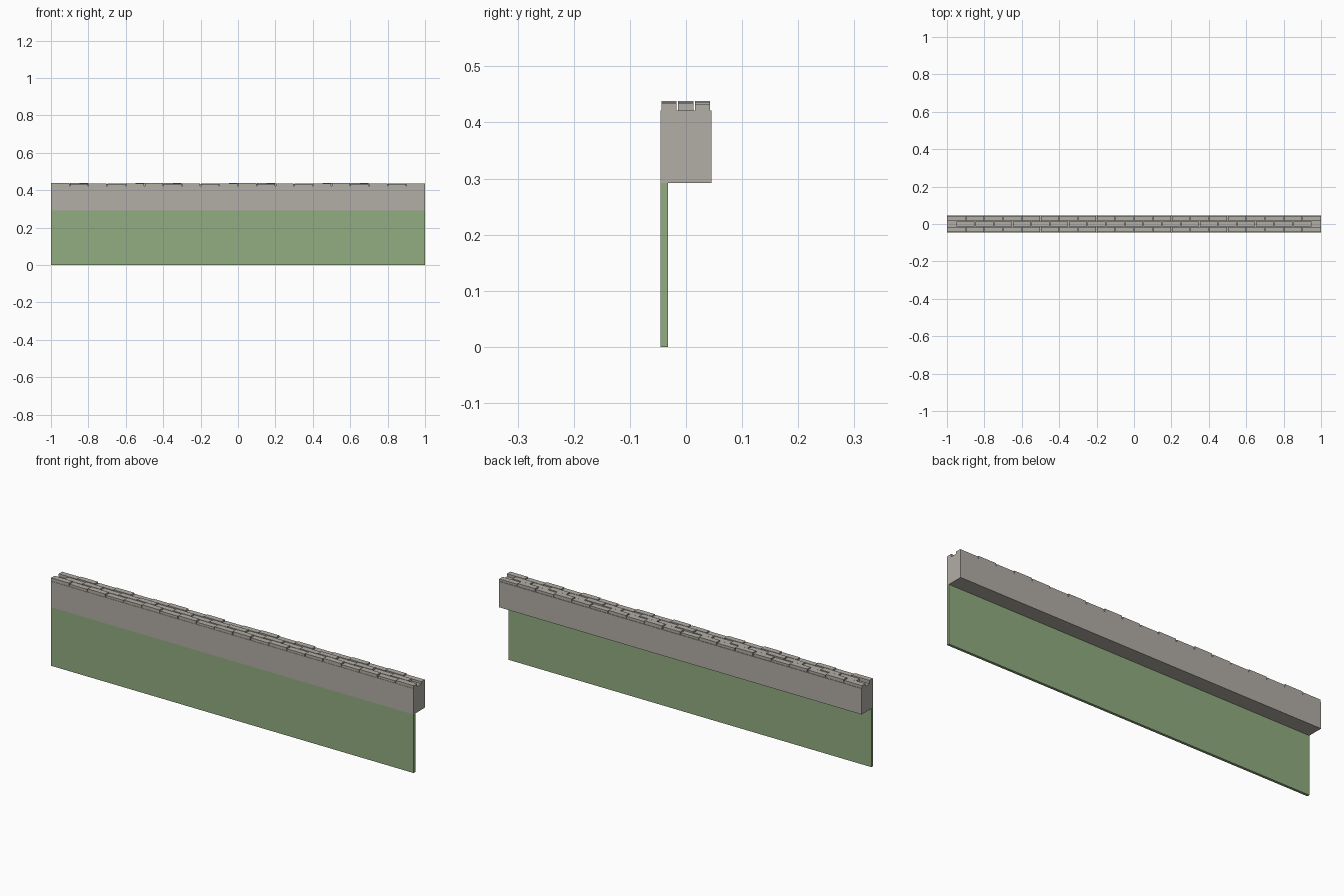
import bpy
import bmesh
from mathutils import Matrix, Vector

cube = bpy.data.objects.get("Cube")
if cube:
    bpy.data.objects.remove(cube)


def make_material(name, color):
    mat = bpy.data.materials.new(name)
    mat.use_nodes = True
    mat.diffuse_color = (*color, 1)
    mat.node_tree.nodes["Principled BSDF"].inputs["Base Color"].default_value = (*color, 1)
    return mat


stone = make_material("warm grey stone", (0.445, 0.42, 0.38))
green = make_material("grass green", (0.287, 0.413, 0.216))


def add_box(bm, low, high):
    low, high = Vector(low), Vector(high)
    matrix = Matrix.Translation((low + high) / 2) @ Matrix.Diagonal((*(high - low), 1))
    bmesh.ops.create_cube(bm, size=1, matrix=matrix)


def make_object(name, boxes, mat):
    bm = bmesh.new()
    for low, high in boxes:
        add_box(bm, low, high)
    mesh = bpy.data.meshes.new(name)
    bm.to_mesh(mesh)
    bm.free()
    mesh.materials.append(mat)
    obj = bpy.data.objects.new(name, mesh)
    bpy.context.collection.objects.link(obj)
    return obj


HALF = 0.0455       # half the wall thickness
BASE = 0.292        # underside of the kerb
BED = 0.421         # bed on which the paving stones sit
PITCH = 0.1         # paving stone spacing
GAP = 0.004

# Thin panel along the front, and the solid kerb it carries
make_object("front_panel", [((-1, -0.045, 0), (1, -0.032, BASE))], green)
make_object("kerb_body", [((-1, -HALF, BASE), (1, HALF, BED))], stone)


# Three rows of paving stones, the middle one staggered by half a stone
def paving_row(name, y_low, y_high, start, count, phase):
    boxes = []
    for i in range(count):
        left = start + i * PITCH
        right = left + PITCH
        x_low = left if left < -0.99 else left + GAP / 2
        x_high = right if right > 0.99 else right - GAP / 2
        top = 0.432 + ((i * 2 + phase) % 5) * 0.0015
        boxes.append(((x_low, y_low, BED - 0.001), (x_high, y_high, top)))
    make_object(name, boxes, stone)


paving_row("front_paving_row", -0.044, -0.017, -1, 20, 4)
paving_row("middle_paving_row", -0.014, 0.013, -0.95, 19, 1)
paving_row("back_paving_row", 0.016, 0.043, -1, 20, 2)
